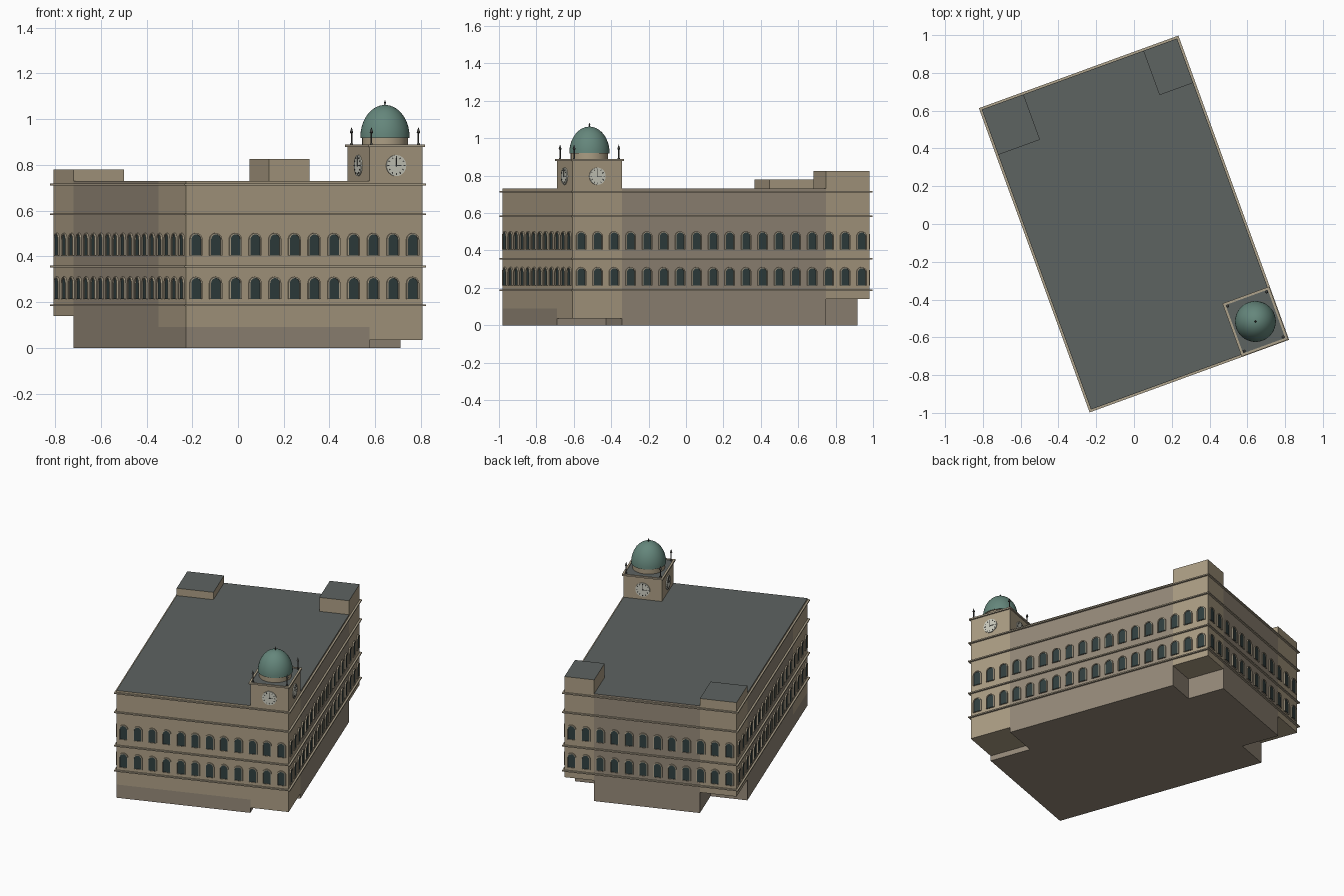
import bpy, bmesh
from math import pi, sin, cos, radians
from mathutils import Matrix, Vector

if "Cube" in bpy.data.objects:
    bpy.data.objects.remove(bpy.data.objects["Cube"])

ROT = Matrix.Rotation(radians(20), 4, 'Z')   # whole building is turned on its plot
HW, HL = 0.55, 0.845                         # half width and half length
EAVES = 0.73


def material(name, rgb):
    m = bpy.data.materials.new(name)
    m.diffuse_color = (*rgb, 1)
    m.use_nodes = True
    m.node_tree.nodes["Principled BSDF"].inputs["Base Color"].default_value = m.diffuse_color
    return m


STONE = material("pale_stone", (0.41, 0.34, 0.23))
WALL = material("brown_stone", (0.30, 0.25, 0.19))
ROOF = material("slate", (0.11, 0.125, 0.12))
TRIM = material("trim_stone", (0.42, 0.36, 0.26))
GLASS = material("dark_glass", (0.03, 0.05, 0.05))
COPPER = material("green_copper", (0.13, 0.24, 0.20))
DIAL = material("dial_white", (0.6, 0.6, 0.52))
IRON = material("dark_iron", (0.05, 0.05, 0.045))


def finish(name, bm, *mats, smooth=False):
    bmesh.ops.recalc_face_normals(bm, faces=bm.faces)
    me = bpy.data.meshes.new(name)
    bm.to_mesh(me)
    bm.free()
    for m in mats:
        me.materials.append(m)
    ob = bpy.data.objects.new(name, me)
    bpy.context.collection.objects.link(ob)
    ob.matrix_world = ROT
    if smooth:
        bpy.ops.object.select_all(action='DESELECT')
        ob.select_set(True)
        bpy.context.view_layer.objects.active = ob
        bpy.ops.object.shade_smooth_by_angle(angle=radians(40))
    return ob


def prism(name, pts, z0, z1, mat):
    """Upright block over a footprint, with a slate top."""
    bm = bmesh.new()
    lo = [bm.verts.new((x, y, z0)) for x, y in pts]
    hi = [bm.verts.new((x, y, z1)) for x, y in pts]
    bm.faces.new(lo)
    bm.faces.new(hi).material_index = 1
    for i in range(len(pts)):
        j = (i + 1) % len(pts)
        bm.faces.new((lo[i], lo[j], hi[j], hi[i]))
    return finish(name, bm, mat, ROOF)


def rect(u0, u1, v0, v1):
    return [(u0, v0), (u1, v0), (u1, v1), (u0, v1)]


def band(name, u0, u1, v0, v1, z, h, p):
    """String course: mitred rectangular ring straddling the wall face."""
    bm = bmesh.new()
    loops = []
    for d, zz in ((p, z - h / 2), (p, z + h / 2), (-.004, z + h / 2), (-.004, z - h / 2)):
        loops.append([bm.verts.new((x, y, zz)) for x, y in rect(u0 - d, u1 + d, v0 - d, v1 + d)])
    for a in range(4):
        A, B = loops[a], loops[(a + 1) % 4]
        for i in range(4):
            j = (i + 1) % 4
            bm.faces.new((A[i], A[j], B[j], B[i]))
    return finish(name, bm, TRIM)


def lathe(name, profile, centers, mat, n=32):
    bm = bmesh.new()
    for cx, cy in centers:
        rings = []
        for r, z in profile:
            if r == 0:
                rings.append([bm.verts.new((cx, cy, z))] * n)
            else:
                rings.append([bm.verts.new((cx + r * cos(2 * pi * i / n), cy + r * sin(2 * pi * i / n), z))
                              for i in range(n)])
        for A, B in zip(rings, rings[1:]):
            for i in range(n):
                j = (i + 1) % n
                bm.faces.new(list(dict.fromkeys((A[i], A[j], B[j], B[i]))))
    return finish(name, bm, mat, smooth=True)


def slab(bm, M, outer, depth, inner=None):
    """Extrude an x-z outline outward (-y); with an inner outline only the border is made."""
    V = lambda pts, y: [bm.verts.new(M @ Vector((x, y, z))) for x, z in pts]
    back, front = V(outer, 0.002), V(outer, -depth)
    n = len(outer)
    for i in range(n):
        j = (i + 1) % n
        bm.faces.new((back[i], back[j], front[j], front[i]))
    if inner:
        ib, inf = V(inner, 0.002), V(inner, -depth)
        for i in range(n):
            j = (i + 1) % n
            bm.faces.new((front[i], front[j], inf[j], inf[i]))
            bm.faces.new((inf[i], inf[j], ib[j], ib[i]))
    else:
        bm.faces.new(front)


def arch(w, z0, top, n=10):
    r = w / 2
    return [(-r, z0)] + [(-r * cos(pi * i / n), top - r + r * sin(pi * i / n)) for i in range(n + 1)] + [(r, z0)]


# corner tower footprints
CU, CV = HW - 0.245, -HL + 0.28       # clock tower inner corner
BU, BV = HW - 0.19, HL - 0.25         # back right inner corner
LU, LV = -HW + 0.235, HL - 0.255      # back left inner corner
FV = -HL + 0.35                       # rear of the front wing

# main body: plinth under the front wing and taller hall behind it
back_edge = [(HW, CV), (HW, BV), (BU, BV), (BU, HL), (LU, HL), (LU, LV), (-HW, LV)]
prism("plinth", [(-HW, -HL), (CU, -HL), (CU, CV)] + back_edge, 0, 0.09, WALL)
prism("main_hall", [(-HW, FV), (CU, FV), (CU, CV)] + back_edge, 0.09, EAVES, WALL)
prism("front_wing", rect(-HW, CU, -HL, FV), 0.09, EAVES, STONE)
prism("clock_tower", rect(CU, HW, -HL, CV), 0.035, 0.885, STONE)
prism("back_right_tower", rect(BU, HW, BV, HL), 0.14, 0.825, STONE)
prism("back_left_tower", rect(-HW, LU, LV, HL), 0.14, 0.78, STONE)

# string courses and tower cornice
for i, z in enumerate((0.186, 0.356, 0.584, 0.714)):
    band(f"string_course_{i + 1}", -HW, HW, -HL, HL, z, 0.008, 0.012)
band("tower_cornice", CU, HW, -HL, CV, 0.884, 0.010, 0.009)

# arched windows, two rows on every side
panes, frames = bmesh.new(), bmesh.new()
for k in range(4):
    half, dist, count = ((HW, HL, 12), (HL, HW, 18))[k % 2]
    for c in range(count):
        x = -half + (c + 0.5) * 2 * half / count
        M = Matrix.Rotation(k * pi / 2, 4, 'Z') @ Matrix.Translation((x, -dist, 0))
        for z0 in (0.213, 0.404):
            inner = arch(0.046, z0, z0 + 0.092)
            slab(panes, M, inner, 0.003)
            slab(frames, M, arch(0.058, z0, z0 + 0.098), 0.008, inner)
finish("window_panes", panes, GLASS)
finish("window_surrounds", frames, TRIM)

# clock dials, hour marks and hands on all four tower sides
dials, marks = bmesh.new(), bmesh.new()
cx, cy = (CU + HW) / 2, (-HL + CV) / 2
tu, tv = (HW - CU) / 2, (CV + HL) / 2


def bar(M, angle, r0, r1, w):
    pts = [(-w, r0), (w, r0), (w, r1), (-w, r1)]
    slab(marks, M @ Matrix.Rotation(angle, 4, 'Y'), pts, 0.008)


for k in range(4):
    M = (Matrix.Translation((cx, cy, 0.797)) @ Matrix.Rotation(k * pi / 2, 4, 'Z')
         @ Matrix.Translation((0, -(tv, tu)[k % 2], 0)))
    slab(dials, M, [(0.046 * cos(2 * pi * i / 32), 0.046 * sin(2 * pi * i / 32)) for i in range(32)], 0.006)
    for h in range(12):
        bar(M, h * pi / 6, 0.033, 0.041, 0.0016)
    bar(M, 0, -0.004, 0.033, 0.0014)
    bar(M, pi / 2, -0.004, 0.024, 0.0018)
finish("clock_dials", dials, DIAL)
finish("clock_marks_and_hands", marks, IRON)

# drum, dome and finial
C = [(cx, cy)]
lathe("dome_drum", [(0.100, 0.88), (0.100, 0.918), (0.107, 0.918), (0.107, 0.924), (0, 0.924)], C, STONE, 40)
dome = [(0.108 * cos(pi / 2 * i / 14), 0.92 + 0.142 * sin(pi / 2 * i / 14)) for i in range(14)]
lathe("dome", [(0, 0.92)] + dome + [(0, 1.062)], C, COPPER, 40)
lathe("dome_finial", [(0.004, 1.055), (0.003, 1.068), (0.005, 1.072), (0.003, 1.076), (0, 1.085)], C, IRON, 10)

# corner pinnacles
e = 0.013
lathe("tower_pinnacles",
      [(0.006, 0.884), (0.006, 0.893), (0.0035, 0.896), (0.0035, 0.938), (0.008, 0.942), (0, 0.966)],
      rect(CU + e, HW - e, -HL + e, CV - e), IRON, 10)
